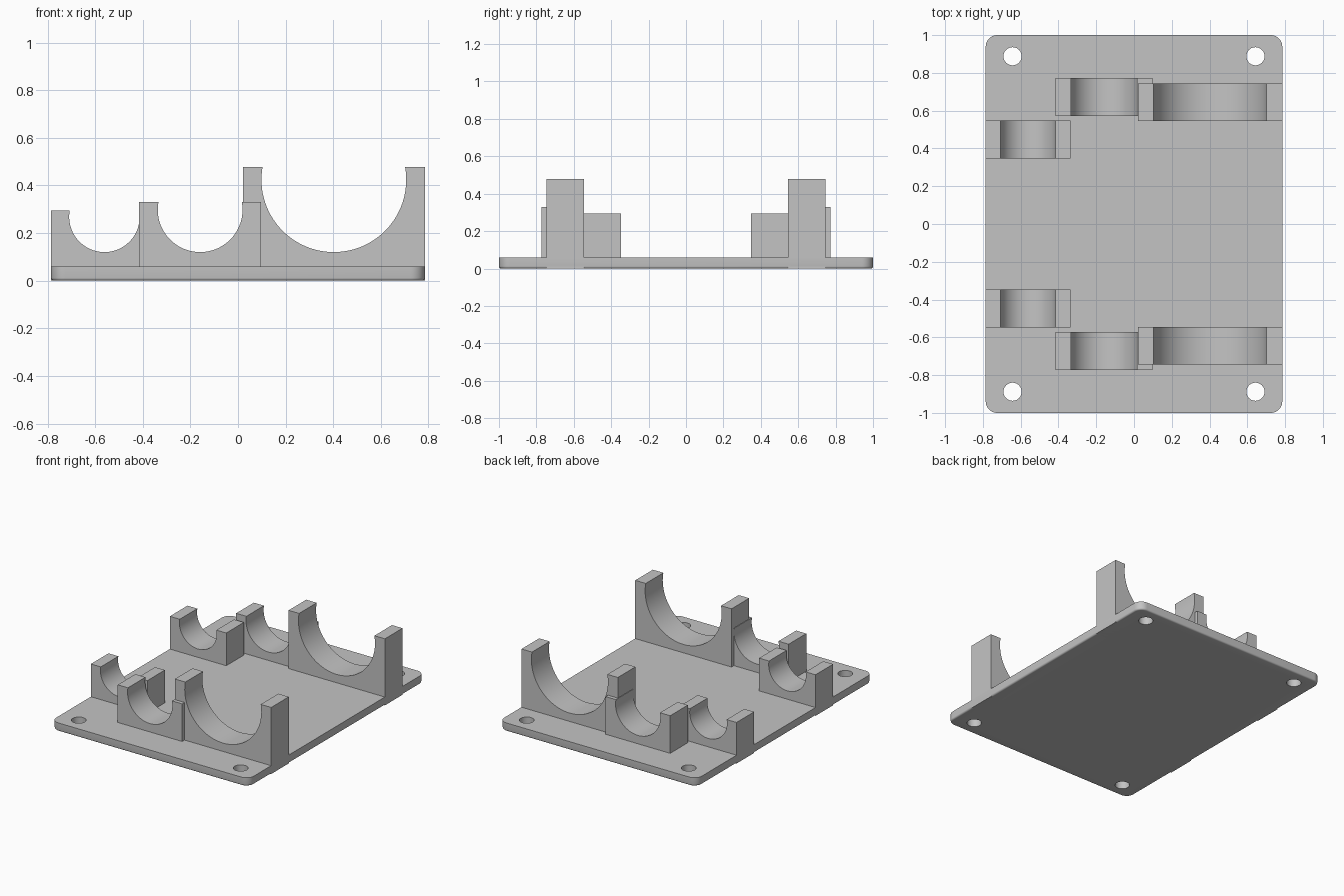
import bpy
import bmesh
from math import asin, cos, pi, sin

cube = bpy.data.objects.get("Cube")
if cube:
    bpy.data.objects.remove(cube, do_unlink=True)

grey = bpy.data.materials.new("light grey")
grey.use_nodes = True
colour = (0.55, 0.55, 0.55, 1)
grey.diffuse_color = colour
grey.node_tree.nodes["Principled BSDF"].inputs["Base Color"].default_value = colour

HALF_X, HALF_Y, THICK = 0.785, 1.0, 0.06
CORNER, BOTTOM_ROUND = 0.06, 0.012
HOLE_X, HOLE_Y, HOLE_R = 0.643, 0.888, 0.048


def make_object(name, bm):
    bmesh.ops.recalc_face_normals(bm, faces=bm.faces)
    mesh = bpy.data.meshes.new(name)
    bm.to_mesh(mesh)
    bm.free()
    mesh.materials.append(grey)
    obj = bpy.data.objects.new(name, mesh)
    bpy.context.collection.objects.link(obj)
    return obj


def select_only(obj):
    bpy.ops.object.select_all(action='DESELECT')
    obj.select_set(True)
    bpy.context.view_layer.objects.active = obj


def smooth(obj):
    select_only(obj)
    bpy.ops.object.shade_smooth_by_angle(angle=pi / 6)


# Base plate: rounded corners, softened lower rim
bm = bmesh.new()
bmesh.ops.create_cube(bm, size=1)
for v in bm.verts:
    v.co.x *= 2 * HALF_X
    v.co.y *= 2 * HALF_Y
    v.co.z = (v.co.z + 0.5) * THICK
upright = [e for e in bm.edges if abs(e.verts[0].co.z - e.verts[1].co.z) > THICK / 2]
bmesh.ops.bevel(bm, geom=upright, offset=CORNER, segments=10, profile=0.5, affect='EDGES')
rim = [e for e in bm.edges if all(v.co.z < THICK / 4 for v in e.verts)]
bmesh.ops.bevel(bm, geom=rim, offset=BOTTOM_ROUND, segments=4, profile=0.5, affect='EDGES')
plate = make_object("base_plate", bm)

# Screw holes in the four corners
bm = bmesh.new()
for sx in (-1, 1):
    for sy in (-1, 1):
        hole = bmesh.ops.create_cone(bm, cap_ends=True, segments=40, radius1=HOLE_R,
                                     radius2=HOLE_R, depth=4 * THICK)
        bmesh.ops.translate(bm, verts=hole["verts"], vec=(sx * HOLE_X, sy * HOLE_Y, 0))
cutter = make_object("hole_cutter", bm)
cutter.hide_render = True
cut = plate.modifiers.new("screw_holes", 'BOOLEAN')
cut.operation = 'DIFFERENCE'
cut.solver = 'EXACT'
cut.object = cutter
select_only(plate)
bpy.ops.object.modifier_apply(modifier=cut.name)
bpy.data.objects.remove(cutter, do_unlink=True)
smooth(plate)


def cradle(name, x0, x1, top, radius, y0, depth=0.2, lowest=0.12, steps=56):
    """Upright block with a round trough open at the top."""
    cx, cz = (x0 + x1) / 2, lowest + radius
    lip = asin((top - cz) / radius)
    start, sweep = pi - lip, pi + 2 * lip
    angles = [start + sweep * i / steps for i in range(steps + 1)]
    profile = [(x0, 0), (x0, top)]
    profile += [(cx + radius * cos(a), cz + radius * sin(a)) for a in angles]
    profile += [(x1, top), (x1, 0)]
    bm = bmesh.new()
    face = bm.faces.new([bm.verts.new((x, y0, z)) for x, z in profile])
    solid = bmesh.ops.extrude_face_region(bm, geom=[face])
    moved = [g for g in solid["geom"] if isinstance(g, bmesh.types.BMVert)]
    bmesh.ops.translate(bm, verts=moved, vec=(0, depth, 0))
    smooth(make_object(name, bm))


# Three cradle sizes, mirrored front and back: x range, top, radius, inner y
sizes = {
    "large_cradle": (0.02, HALF_X, 0.478, 0.304, 0.545),
    "middle_cradle": (-0.415, 0.097, 0.33, 0.178, 0.572),
    "small_cradle": (-HALF_X, -0.337, 0.295, 0.148, 0.348),
}
for name, (x0, x1, top, radius, inner) in sizes.items():
    cradle("back_" + name, x0, x1, top, radius, inner)
    cradle("front_" + name, x0, x1, top, radius, -inner - 0.2)
